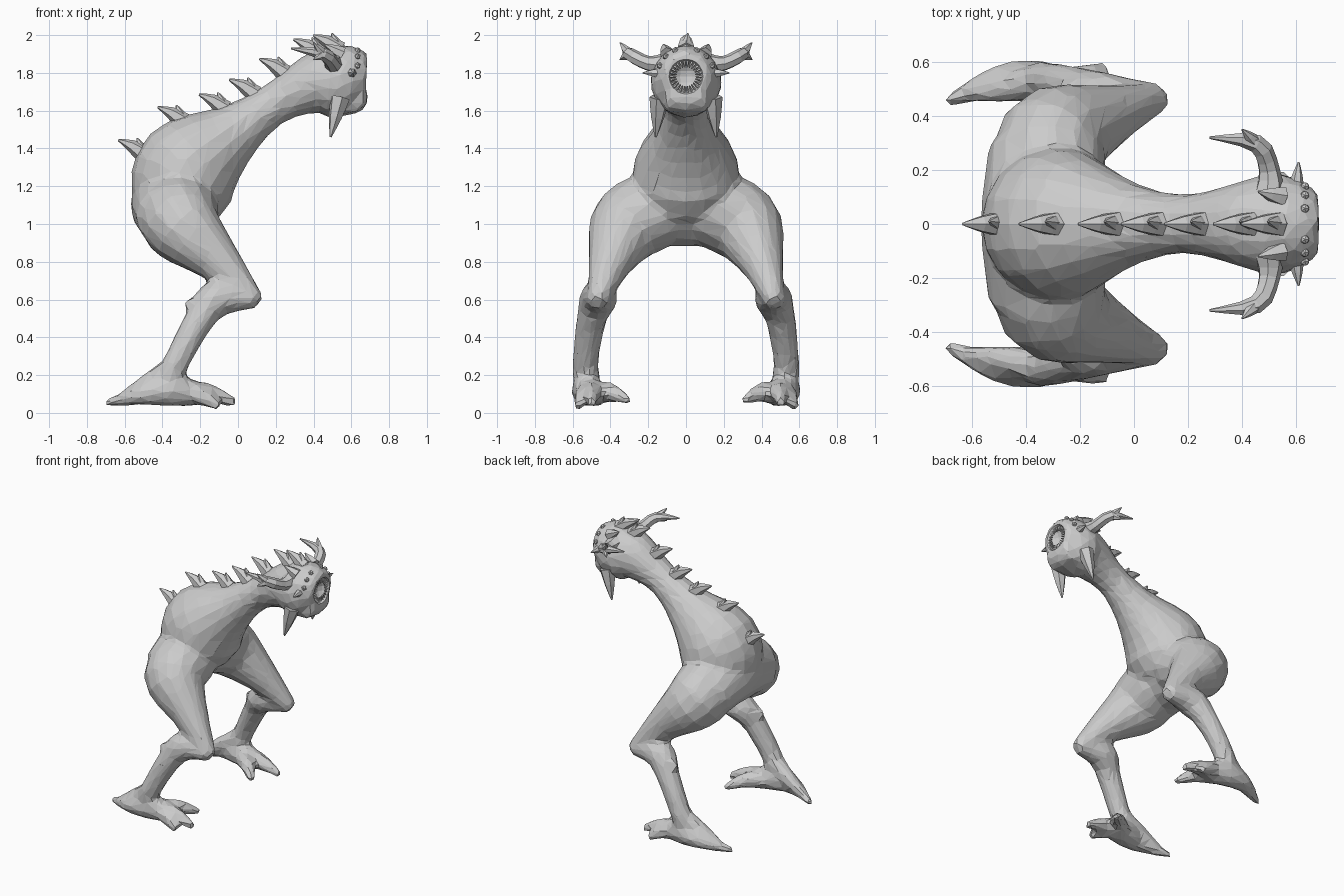
import bpy, bmesh, math
from mathutils import Vector, Quaternion

starter = bpy.data.objects.get("Cube")
if starter:
    bpy.data.objects.remove(starter)

GREY = (.6, .6, .6, 1)
hide = bpy.data.materials.new("pale grey hide")
hide.use_nodes = True
hide.diffuse_color = GREY
hide.node_tree.nodes["Principled BSDF"].inputs["Base Color"].default_value = GREY


def point_at(path, t):
    """Smooth position and radius at knot number t of a path."""
    last = len(path) - 1
    i = min(int(t), last - 1)
    f = t - i
    before, start, end, after = (Vector(path[max(0, min(k, last))]) for k in range(i - 1, i + 3))
    bend = 2 * before - 5 * start + 4 * end - after
    twist = 3 * (start - end) - before + after
    return start + (f * (end - before) + f * f * bend + f * f * f * twist) / 2


def limb(bm, path, side=1, sides=14, steps=4):
    """Closed round tube through knots of x, y, z, radius."""
    count = (len(path) - 1) * steps
    samples = [point_at(path, k / steps) for k in range(count + 1)]
    centres = [Vector((p.x, side * p.y, p.z)) for p in samples]
    turn, heading = Quaternion(), Vector((0, 0, 1))
    rings = []
    for k, centre in enumerate(centres):
        ahead = (centres[min(k + 1, count)] - centres[max(k - 1, 0)]).normalized()
        turn = heading.rotation_difference(ahead) @ turn
        heading = ahead
        radius = max(samples[k].w, .003)
        ring = []
        for i in range(sides):
            angle = math.tau * i / sides
            offset = Vector((math.cos(angle), math.sin(angle), 0)) * radius
            ring.append(bm.verts.new(centre + turn @ offset))
        rings.append(ring)
    for lower, upper in zip(rings, rings[1:]):
        for i in range(sides):
            j = (i + 1) % sides
            bm.faces.new((lower[i], lower[j], upper[j], upper[i]))
    bm.faces.new(rings[0][::-1])
    bm.faces.new(rings[-1])


def thorn(bm, base, tip, radius, side=1, lift=.0, sides=6, blunt=.1):
    """Tapered spike, bowed upward by lift."""
    base, tip = Vector(base), Vector(tip)
    middle = base.lerp(tip, .5) + Vector((0, 0, lift))
    knots = [(*base, radius), (*middle, radius * (.6 + blunt / 2)), (*tip, radius * blunt)]
    limb(bm, knots, side, sides, steps=2)


def finish(bm, name):
    bmesh.ops.recalc_face_normals(bm, faces=bm.faces)
    mesh = bpy.data.meshes.new(name)
    bm.to_mesh(mesh)
    bm.free()
    mesh.materials.append(hide)
    thing = bpy.data.objects.new(name, mesh)
    bpy.context.collection.objects.link(thing)
    return thing


# Head, neck and hunched torso, from the face back to the rump
spine = [(.68, 0, 1.78, .12), (.6, 0, 1.78, .17), (.5, 0, 1.75, .19),
         (.4, 0, 1.74, .16), (.2, 0, 1.64, .11), (0, 0, 1.5, .15),
         (-.25, 0, 1.3, .28), (-.33, 0, 1.1, .24), (-.35, 0, 1, .15)]
body = bmesh.new()
limb(body, spine, sides=18)

# Broad jaw and hips
limb(body, [(.59, -.1, 1.68, .09), (.6, 0, 1.67, .09), (.59, .1, 1.68, .09)])
limb(body, [(-.37, -.3, 1.03, .17), (-.35, 0, 1.1, .22), (-.37, .3, 1.03, .17)])

# Legs with forward knees, long heels and three splayed toes
thigh = [(-.3, .1, 1.1, .2), (-.3, .3, 1, .21), (-.1, .4, .8, .12), (.1, .47, .58, .05)]
shin = [(.1, .47, .6, .05), (-.1, .46, .61, .1), (-.2, .5, .5, .08),
        (-.31, .53, .3, .07), (-.35, .53, .2, .07), (-.3, .53, .1, .06)]
heel = [(-.2, .5, .1, .06), (-.35, .52, .12, .085), (-.5, .53, .1, .06), (-.7, .45, .05, .02)]
ankle = (-.3, .5, .1)
toe_tips = [(-.01, .5, .05), (-.1, .58, .03), (-.1, .3, .06)]
for side in (1, -1):
    for part in (thigh, shin, heel):
        limb(body, part, side)
    thorn(body, (-.33, .53, .24), (-.65, .47, .06), .07, side, sides=8, blunt=.3)
    thorn(body, (-.17, .49, .58), (-.29, .5, .58), .06, side, blunt=.2)
    for tip in toe_tips:
        thorn(body, ankle, tip, .07, side, lift=.03, sides=8, blunt=.35)
body = finish(body, "body")

# Hollow for the round mouth
MOUTH = Vector((.69, 0, 1.78))
hollow = bmesh.new()
bmesh.ops.create_uvsphere(hollow, u_segments=20, v_segments=10, radius=.1)
bmesh.ops.translate(hollow, verts=hollow.verts, vec=MOUTH + Vector((.03, 0, 0)))
cutter = finish(hollow, "mouth_cutter")
cutter.hide_render = True

# Fuse the limbs into one skin, reduce it to facets, carve the mouth
fuse = body.modifiers.new("fuse", 'REMESH')
fuse.mode = 'VOXEL'
fuse.voxel_size = .02
soften = body.modifiers.new("soften", 'SMOOTH')
soften.iterations = 6
facets = body.modifiers.new("facets", 'DECIMATE')
facets.ratio = .08
carve = body.modifiers.new("carve", 'BOOLEAN')
carve.operation = 'DIFFERENCE'
carve.object = cutter
graph = bpy.context.evaluated_depsgraph_get()
skin = bpy.data.meshes.new_from_object(body.evaluated_get(graph))
body.modifiers.clear()
body.data = skin
skin.materials.clear()
skin.materials.append(hide)
for face in skin.polygons:
    face.use_smooth = False
    face.material_index = 0
bpy.data.objects.remove(cutter)

# Backswept thorns rooted along the top of the spine, each with a small prong
thorns = bmesh.new()
LAST = 6
for i in range(LAST + 1):
    knot = 1.2 + 5 * (i / LAST) ** .7
    here, beyond = point_at(spine, knot), point_at(spine, knot + .1)
    along = (beyond - here).xyz.normalized()
    outward = Vector((0, 1, 0)).cross(along)
    if outward.z < 0:
        outward.negate()
    root = here.xyz + outward * here.w * .85
    thorn(thorns, root, root + Vector((-.14, 0, .08)), .05, lift=.01)
    thorn(thorns, root, root + Vector((-.04, .01, .09)), .04)
finish(thorns, "spine_thorns")

# Forked horns, tusks, barbs and small eyes on each side of the head
horn_path = [(.5, .1, 1.85, .06), (.5, .2, 1.85, .04), (.45, .3, 1.9, .035), (.28, .32, 1.93, .005)]
fork = horn_path[2][:3]
for side, label in ((1, "left"), (-1, "right")):
    horn = bmesh.new()
    limb(horn, horn_path, side, sides=7, steps=3)
    for height in (1.96, 1.87):
        thorn(horn, fork, (.4, .35, height), .03, side)
    finish(horn, label + "_horn")

    tusk = bmesh.new()
    thorn(tusk, (.54, .14, 1.67), (.49, .16, 1.46), .055, side)
    finish(tusk, label + "_tusk")

    barbs = bmesh.new()
    thorn(barbs, (.6, .13, 1.8), (.61, .23, 1.8), .03, side)
    thorn(barbs, (.55, .1, 1.9), (.46, .12, 1.95), .04, side)
    finish(barbs, label + "_barbs")

    eyes = bmesh.new()
    for i in range(1, 4):
        angle = i * math.pi / 8
        around = Vector((-.05, side * math.sin(angle), math.cos(angle)))
        ball = bmesh.ops.create_icosphere(eyes, subdivisions=1, radius=.018)
        bmesh.ops.translate(eyes, verts=ball["verts"], vec=MOUTH + around * .15 - Vector((.05, 0, 0)))
    finish(eyes, label + "_eyes")

# Ring of teeth pointing into the mouth
teeth = bmesh.new()
TEETH = 26
for i in range(TEETH):
    angle = math.tau * i / TEETH
    around = Vector((0, math.cos(angle), math.sin(angle)))
    thorn(teeth, MOUTH + around * .11 - Vector((.03, 0, 0)), MOUTH + around * .05 - Vector((.02, 0, 0)), .011, sides=4)
finish(teeth, "teeth")
